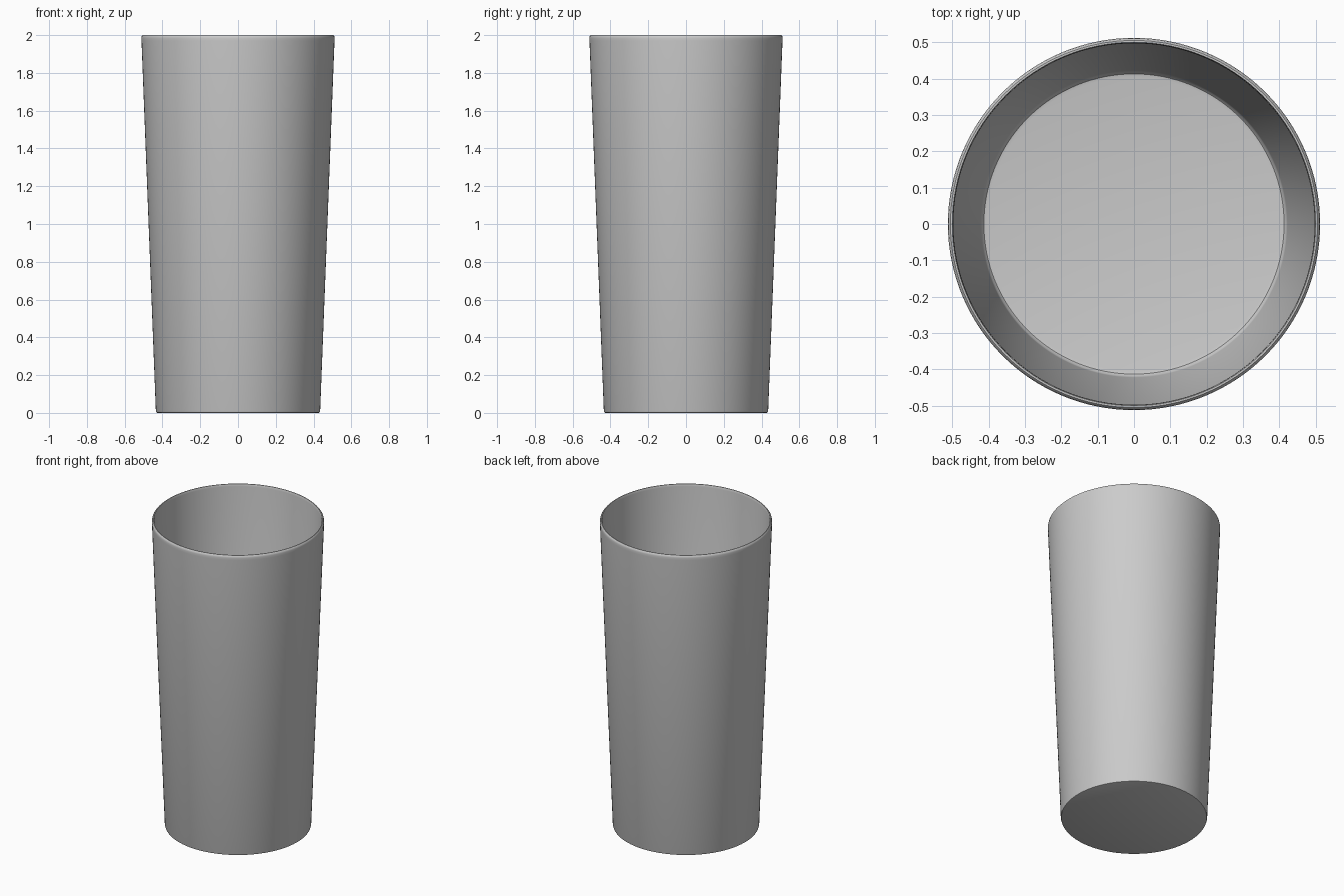
import bpy, bmesh, math

if "Cube" in bpy.data.objects:
    bpy.data.objects.remove(bpy.data.objects["Cube"])

SEGMENTS = 128


def lathe(name, profile):
    """Spin an (r, z) profile around z; both ends lie on the axis."""
    bm = bmesh.new()
    verts = [bm.verts.new((r, 0, z)) for r, z in profile]
    edges = [bm.edges.new(pair) for pair in zip(verts, verts[1:])]
    bmesh.ops.spin(bm, geom=verts + edges, cent=(0, 0, 0), axis=(0, 0, 1),
                   angle=math.tau, steps=SEGMENTS, use_merge=True)
    bmesh.ops.remove_doubles(bm, verts=bm.verts, dist=1e-5)
    bmesh.ops.recalc_face_normals(bm, faces=bm.faces)
    mesh = bpy.data.meshes.new(name)
    bm.to_mesh(mesh)
    bm.free()
    obj = bpy.data.objects.new(name, mesh)
    bpy.context.collection.objects.link(obj)
    bpy.context.view_layer.objects.active = obj
    obj.select_set(True)
    bpy.ops.object.shade_smooth_by_angle(angle=math.radians(35))
    return obj


# Tapered tumbler: underside, outer wall, rounded rim, inner wall, floor
lathe("tumbler", [
    (0, 0), (0.427, 0), (0.432, 0.002), (0.435, 0.01),
    (0.511, 1.97), (0.512, 1.985), (0.510, 1.995), (0.505, 2.0),
    (0.500, 2.0), (0.498, 1.995), (0.497, 1.985),
    (0.422, 0.05), (0.419, 0.039), (0.413, 0.032), (0.404, 0.03), (0, 0.03),
])
